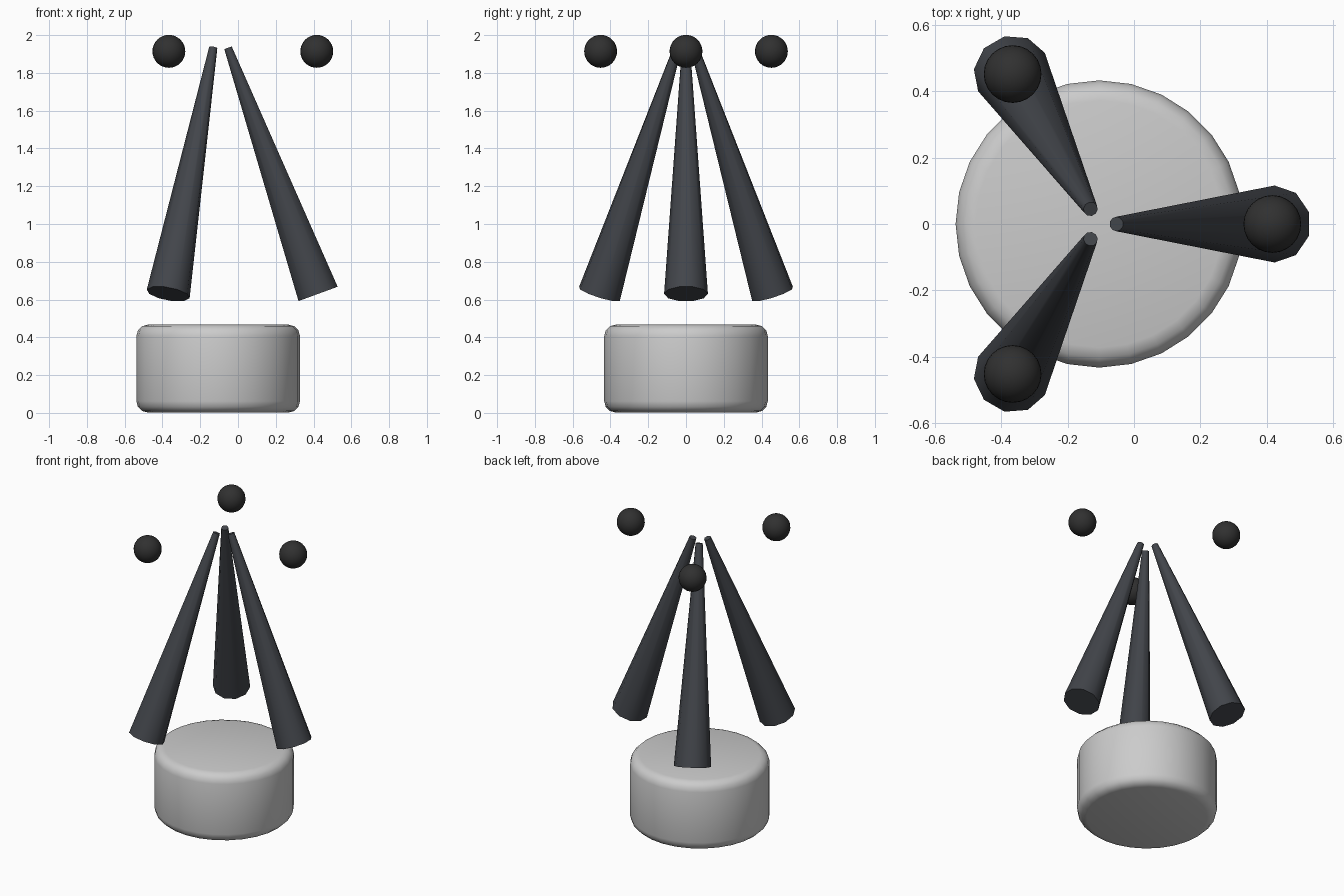
import bpy
from math import radians, cos, sin, hypot, atan2
from mathutils import Matrix

if "Cube" in bpy.data.objects:
    bpy.data.objects.remove(bpy.data.objects["Cube"])

CX = -0.105  # shared vertical axis of the base, legs and balls


def material(name, rgb):
    m = bpy.data.materials.new(name)
    m.diffuse_color = (*rgb, 1)
    m.use_nodes = True
    m.node_tree.nodes["Principled BSDF"].inputs["Base Color"].default_value = m.diffuse_color
    return m


leg_mat = material("dark_slate", (0.055, 0.06, 0.07))
ball_mat = material("black", (0.03, 0.03, 0.03))


def smooth(obj, angle):
    bpy.ops.object.select_all(action='DESELECT')
    obj.select_set(True)
    bpy.context.view_layer.objects.active = obj
    bpy.ops.object.shade_smooth_by_angle(angle=radians(angle))


# Round base with softened rims
bpy.ops.mesh.primitive_cylinder_add(vertices=28, radius=0.433, depth=0.465,
                                    location=(CX, 0, 0.2345))
base = bpy.context.object
base.name = "base"
bevel = base.modifiers.new("rim", 'BEVEL')
bevel.width = 0.06
bevel.segments = 3
bevel.limit_method = 'ANGLE'
bevel.angle_limit = radians(40)
bpy.ops.object.modifier_apply(modifier="rim")
smooth(base, 40)

# Leaning tapered leg: radial distance and height of its two ends
r_low, z_low, r_top, z_top = 0.529, 0.63, 0.052, 1.933
length = hypot(r_low - r_top, z_top - z_low)
tilt = atan2(r_low - r_top, z_top - z_low)

for i in range(3):
    a = radians(120 * i)

    # Tapered leg, wide end down and outward
    bpy.ops.mesh.primitive_cone_add(vertices=10, radius1=0.116, radius2=0.022,
                                    depth=length)
    leg = bpy.context.object
    leg.name = f"leg_{i + 1}"
    leg.matrix_world = (Matrix.Translation((CX, 0, 0))
                        @ Matrix.Rotation(a, 4, 'Z')
                        @ Matrix.Translation(((r_low + r_top) / 2, 0, (z_low + z_top) / 2))
                        @ Matrix.Rotation(-tilt, 4, 'Y'))
    leg.data.materials.append(leg_mat)
    smooth(leg, 45)

    # Ball floating above the foot of the leg
    bpy.ops.mesh.primitive_uv_sphere_add(
        segments=24, ring_count=16, radius=0.087,
        location=(CX + 0.522 * cos(a), 0.522 * sin(a), 1.914))
    ball = bpy.context.object
    ball.name = f"ball_{i + 1}"
    ball.data.materials.append(ball_mat)
    smooth(ball, 40)
